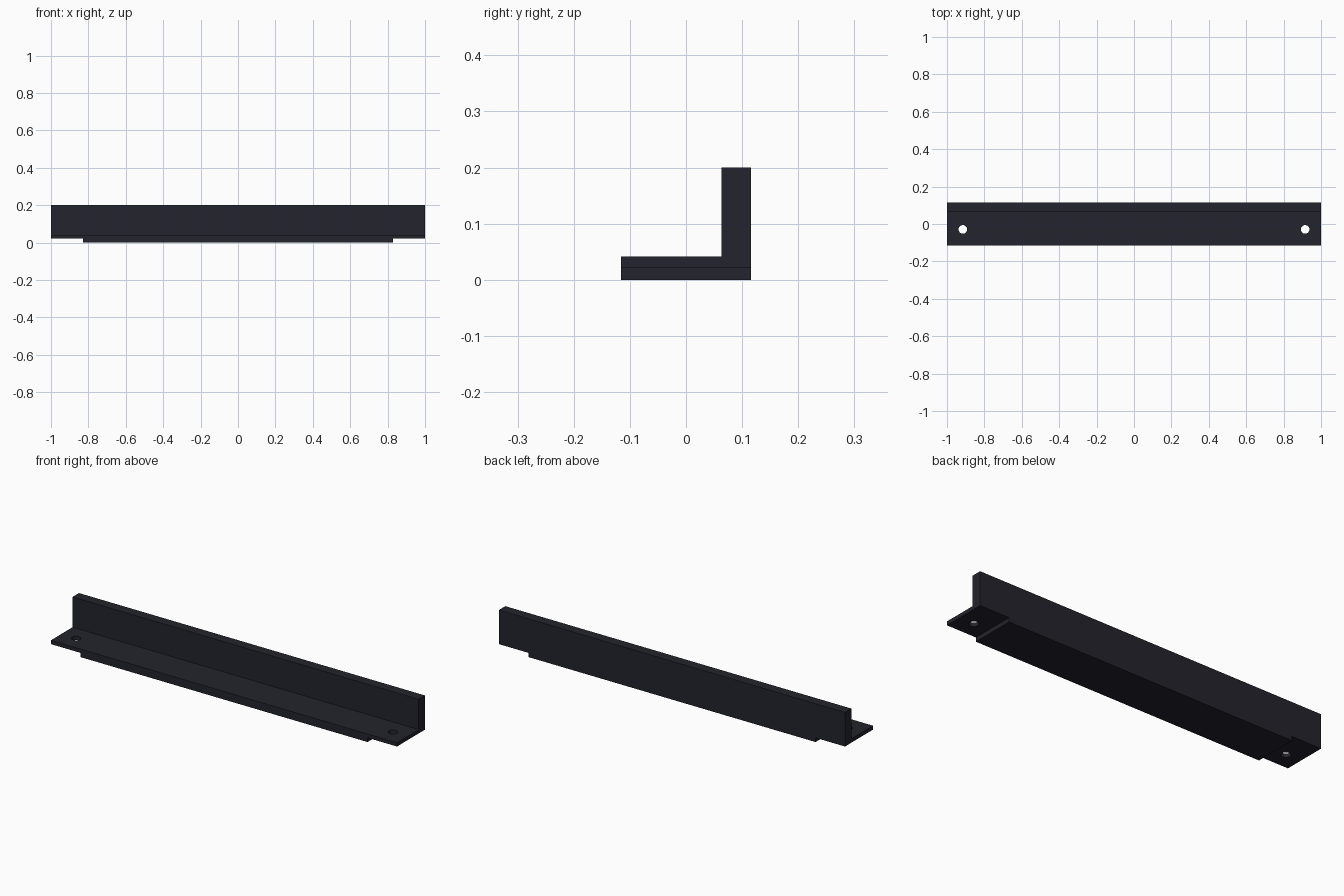
import bpy, bmesh

if "Cube" in bpy.data.objects:
    bpy.data.objects.remove(bpy.data.objects["Cube"])

HALF_Y = 0.116
FLOOR, STEP = 0.0, 0.022          # bottom of middle pad, underside of end tabs
SHELF_TOP, TOP = 0.042, 0.2

mat = bpy.data.materials.new("dark_charcoal")
mat.diffuse_color = (0.0168, 0.0168, 0.026, 1)
mat.use_nodes = True
mat.node_tree.nodes["Principled BSDF"].inputs["Base Color"].default_value = mat.diffuse_color

# L-shaped section extruded along x
section = [(-HALF_Y, FLOOR), (HALF_Y, FLOOR), (HALF_Y, TOP),
           (0.063, TOP), (0.063, SHELF_TOP), (-HALF_Y, SHELF_TOP)]
bm = bmesh.new()
face = bm.faces.new([bm.verts.new((-1, y, z)) for y, z in section])
ext = bmesh.ops.extrude_face_region(bm, geom=[face])
bmesh.ops.translate(bm, vec=(2, 0, 0),
                    verts=[v for v in ext["geom"] if isinstance(v, bmesh.types.BMVert)])
bmesh.ops.recalc_face_normals(bm, faces=bm.faces)
mesh = bpy.data.meshes.new("angle_bracket")
bm.to_mesh(mesh)
bm.free()
mesh.materials.append(mat)
bracket = bpy.data.objects.new("angle_bracket", mesh)
bpy.context.collection.objects.link(bracket)


def cut(cutter, name):
    """Subtract a hidden cutter from the bracket."""
    cutter.name = name
    cutter.data.materials.append(mat)
    cutter.hide_render = True
    cutter.hide_set(True)
    mod = bracket.modifiers.new(name, "BOOLEAN")
    mod.operation = "DIFFERENCE"
    mod.solver = "EXACT"
    mod.object = cutter


for side, label in ((-1, "left"), (1, "right")):
    # Raised underside at each end
    bpy.ops.mesh.primitive_cube_add(size=1, location=(side * 0.98, 0, STEP - 0.05))
    notch = bpy.context.object
    notch.scale = (0.3, 0.4, 0.1)
    cut(notch, label + "_notch_cutter")
    # Screw hole through each end tab
    bpy.ops.mesh.primitive_cylinder_add(vertices=32, radius=0.023, depth=0.1,
                                        location=(side * 0.915, -0.029, 0.03))
    cut(bpy.context.object, label + "_hole_cutter")

# Apply the cuts, then smooth only the hole walls
bpy.ops.object.select_all(action="DESELECT")
bpy.context.view_layer.objects.active = bracket
bracket.select_set(True)
for mod in list(bracket.modifiers):
    bpy.ops.object.modifier_apply(modifier=mod.name)
for ob in [o for o in bpy.data.objects if o.name.endswith("_cutter")]:
    bpy.data.objects.remove(ob)
bpy.ops.object.shade_smooth_by_angle()
